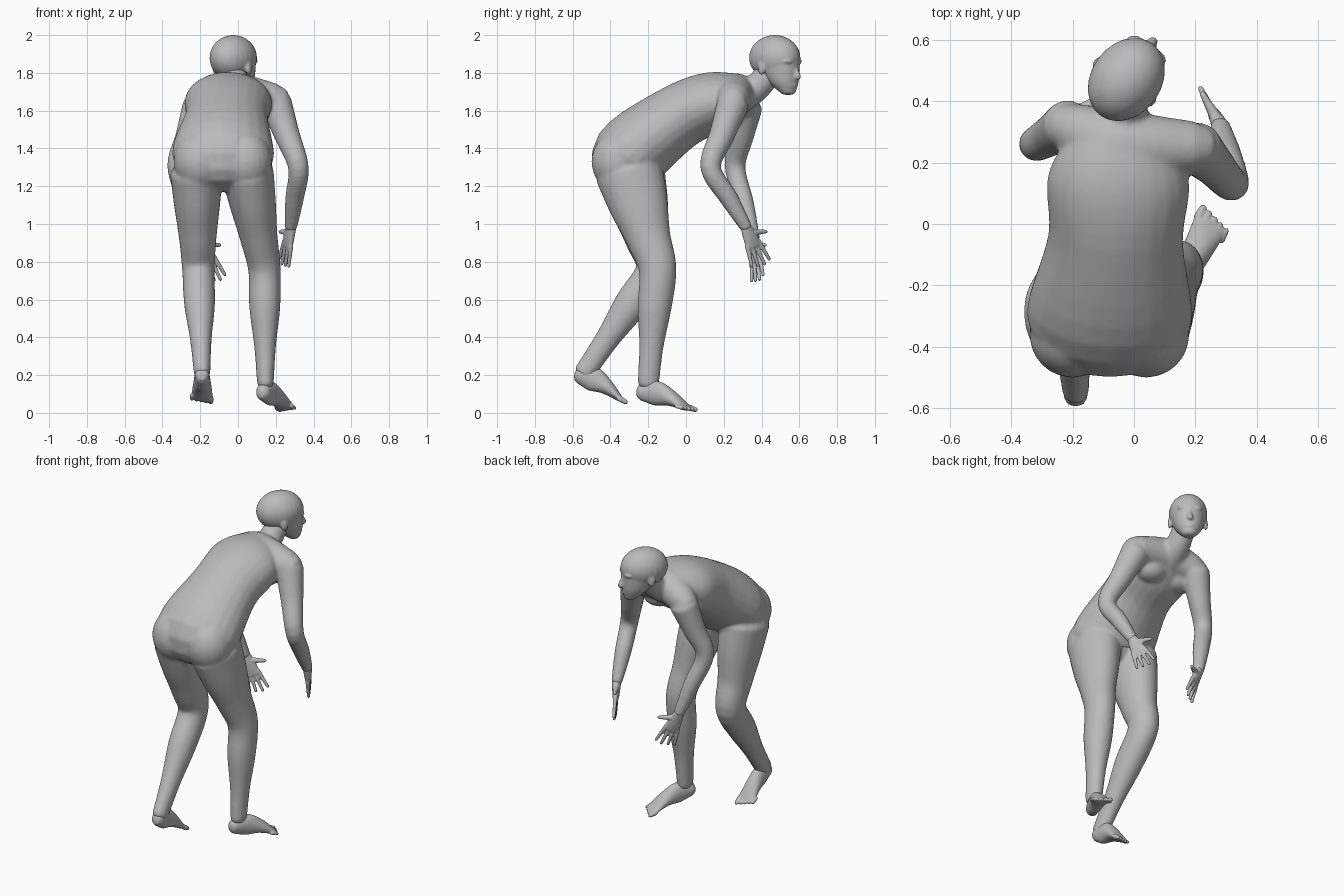
import bpy
import bmesh
import math
from mathutils import Vector, Matrix

cube = bpy.data.objects.get("Cube")
if cube:
    bpy.data.objects.remove(cube, do_unlink=True)

SIDES = 24
STEPS = 5
RIGHTWARD = Vector((1, 0, 0))
UPWARD = Vector((0, 0, 1))

skin = bpy.data.materials.new("plain grey")
skin.use_nodes = True
grey = (.5, .5, .5, 1)
skin.diffuse_color = grey
for node in skin.node_tree.nodes:
    if node.type == 'BSDF_PRINCIPLED':
        node.inputs["Base Color"].default_value = grey


def smooth_path(stations):
    """Pass a smooth curve through the stations, sizes included."""
    keys = [Vector((*station[:4], station[-1])) for station in stations]
    last = len(keys) - 1
    slopes = [(keys[min(k + 1, last)] - keys[max(k - 1, 0)]) / 2 for k in range(last + 1)]
    path = []
    for k in range(last):
        for step in range(STEPS):
            t = step / STEPS
            blend = t * t * (3 - 2 * t)
            path.append(keys[k].lerp(keys[k + 1], blend)
                        + slopes[k] * (t * (1 - t) ** 2)
                        - slopes[k + 1] * (t * t * (1 - t)))
    return path + [keys[last]]


def tube(bm, stations, side=RIGHTWARD, axis=None, cap=1):
    """Loft ellipses through (x, y, z, half_width[, half_depth]) with domed ends."""
    path = smooth_path(stations)
    centres = [Vector(station[:3]) for station in path]
    last = len(path) - 1
    rings = []

    for k, station in enumerate(path):
        width, depth = station[3], station[4]
        along = axis or (centres[min(k + 1, last)] - centres[max(k - 1, 0)]).normalized()
        across = (side - along * side.dot(along)).normalized()
        normal = along.cross(across)
        # Quarter-circle steps turn the end rings into domes
        angles = [0]
        if k == 0:
            angles = [-75, -45, 0]
        elif k == last:
            angles = [0, 45, 75]
        for angle in map(math.radians, angles):
            scale = math.cos(angle)
            centre = centres[k] + along * (math.sin(angle) * min(width, depth) * cap)
            ring = []
            for i in range(SIDES):
                turn = math.tau * i / SIDES
                offset = across * (width * math.cos(turn)) + normal * (depth * math.sin(turn))
                ring.append(bm.verts.new(centre + offset * scale))
            rings.append(ring)

    for low, high in zip(rings, rings[1:]):
        for i in range(SIDES):
            j = (i + 1) % SIDES
            bm.faces.new((low[i], low[j], high[j], high[i]))
    bm.faces.new(reversed(rings[0]))
    bm.faces.new(rings[-1])


def ellipsoid(bm, centre, radii):
    matrix = Matrix.Translation(centre) @ Matrix.Diagonal((*radii, 1))
    bmesh.ops.create_uvsphere(bm, u_segments=SIDES, v_segments=SIDES, radius=1, matrix=matrix)


def limb(bm, root, joint, tip, sizes):
    """Space the given cross-sections evenly along a limb with one bend."""
    root, joint, tip = Vector(root), Vector(joint), Vector(tip)
    stations = []
    for k, size in enumerate(sizes):
        t = 2 * k / (len(sizes) - 1)
        centre = root.lerp(joint, t) if t < 1 else joint.lerp(tip, t - 1)
        stations.append((*centre, *size))
    tube(bm, stations, cap=.6)


def finish(bm, name, voxel, smoothing):
    """Fuse the overlapping lofts of one part into a single smooth skin."""
    bmesh.ops.recalc_face_normals(bm, faces=bm.faces)
    mesh = bpy.data.meshes.new(name)
    bm.to_mesh(mesh)
    bm.free()
    mesh.materials.append(skin)
    obj = bpy.data.objects.new(name, mesh)
    bpy.context.collection.objects.link(obj)
    remesh = obj.modifiers.new("fuse", 'REMESH')
    remesh.mode = 'VOXEL'
    remesh.voxel_size = voxel
    remesh.use_smooth_shade = True
    relax = obj.modifiers.new("relax", 'SMOOTH')
    relax.factor = .5
    relax.iterations = smoothing


def make_hand(name, wrist, knuckle, thumbward):
    bm = bmesh.new()
    wrist, knuckle, side = Vector(wrist), Vector(knuckle), Vector(thumbward)
    forward = (knuckle - wrist).normalized()
    side = (side - forward * side.dot(forward)).normalized()
    # Palm
    tube(bm, [(*wrist, .032, .027), (*wrist.lerp(knuckle, .6), .043, .022),
              (*knuckle, .046, .015)], side, cap=.6)
    # Four fingers, fanned from the knuckles
    for i in range(4):
        offset = side * (.036 - .024 * i)
        aim = (forward + offset * 6).normalized()
        length = .11 - .01 * abs(i - 1)
        base = knuckle + offset
        tube(bm, [(*(base - forward * .02), .013), (*(base + aim * length), .009)], side)
    # Thumb
    base = wrist.lerp(knuckle, .3) + side * .015
    aim = (forward * .4 + side).normalized()
    tube(bm, [(*base, .02), (*(base + aim * .09), .01)], forward)
    finish(bm, name, .005, 2)


def make_foot(name, heel, ball, inner):
    bm = bmesh.new()
    heel, ball = Vector(heel), Vector(ball)
    forward = (ball - heel).normalized()
    side = forward.cross(UPWARD).normalized() * inner
    # Sole and instep, raised in the middle
    sizes = [(.038, .045), (.042, .065), (.05, .042), (.058, .016)]
    stations = []
    for k, size in enumerate(sizes):
        t = k / 3
        lift = UPWARD * (.025 * math.sin(math.pi * t))
        stations.append((*(heel.lerp(ball, t) + lift), *size))
    tube(bm, stations, side, cap=.7)
    # Toes, largest on the inner edge
    for i in range(5):
        base = ball + side * (.046 - .025 * i) - forward * (.008 * i)
        radius = .016 - .001 * i
        tube(bm, [(*base, radius), (*(base + forward * .035), radius * .8)], side)
    finish(bm, name, .005, 2)


# Torso, bent forward from the hips
body = bmesh.new()
tube(body, [
    (-.08, -.3, 1.24, .18, .13),
    (-.08, -.3, 1.36, .27, .2),
    (-.06, -.05, 1.56, .22, .175),
    (-.05, .15, 1.65, .23, .16),
    (-.04, .3, 1.7, .15, .1)], cap=.5)

# Buttocks and chest muscles
for s in (-1, 1):
    ellipsoid(body, (s * .12 - .08, -.36, 1.33), (.14, .14, .16))
    ellipsoid(body, (s * .1 - .05, .21, 1.58), (.1, .09, .07))

# Shoulder girdle and neck
tube(body, [(-.2, .31, 1.64, .085), (-.04, .26, 1.69, .11), (.19, .25, 1.66, .085)],
     side=UPWARD)
tube(body, [(-.04, .28, 1.68, .1), (-.03, .37, 1.72, .075), (-.02, .44, 1.8, .07)])

# Arms, the left elbow swung outward
left_wrist, right_wrist = (.28, .32, .98), (-.2, .36, .92)
arm_sizes = [(.086,), (.068,), (.055,), (.05,), (.033,)]
limb(body, (.2, .25, 1.64), (.32, .13, 1.3), left_wrist, arm_sizes)
limb(body, (-.21, .32, 1.62), (-.32, .26, 1.3), right_wrist, arm_sizes)

# Legs, the right one trailing behind
leg_sizes = [(.14, .18), (.122, .157), (.1, .12), (.086, .1),
             (.082, .09), (.058, .065), (.044, .057)]
limb(body, (.05, -.3, 1.27), (.14, -.15, .76), (.145, -.2, .15), leg_sizes)
limb(body, (-.22, -.29, 1.27), (-.21, -.165, .76), (-.19, -.54, .21), leg_sizes)
finish(body, "body", .01, 10)

# Head: skull, jaw, nose and mouth
head = bmesh.new()
ellipsoid(head, (0, 0, 1.88), (.115, .145, .12))
tube(head, [(0, .085, 1.695, .04), (0, .05, 1.76, .08, .09), (0, 0, 1.86, .108, .143)],
     axis=UPWARD, cap=.3)
tube(head, [(0, .13, 1.83, .012), (0, .15, 1.78, .017)])
ellipsoid(head, (0, .125, 1.735), (.028, .016, .012))
# Brows and ears
for s in (-1, 1):
    ellipsoid(head, (s * .04, .115, 1.86), (.035, .025, .012))
    ellipsoid(head, (s * .108, -.01, 1.825), (.012, .022, .036))
# Turn the face towards the left shoulder
turn = Matrix.Translation((-.025, .47, 0)) @ Matrix.Rotation(math.radians(-35), 4, 'Z')
bmesh.ops.transform(head, matrix=turn, verts=head.verts)
finish(head, "head", .007, 3)

make_hand("left_hand", left_wrist, (.26, .36, .88), (-.5, .9, 0))
make_hand("right_hand", right_wrist, (-.15, .37, .8), (.8, .5, 0))
make_foot("left_foot", (.13, -.235, .11), (.25, 0, .027), -1)
make_foot("right_foot", (-.19, -.565, .2), (-.19, -.35, .075), 1)
